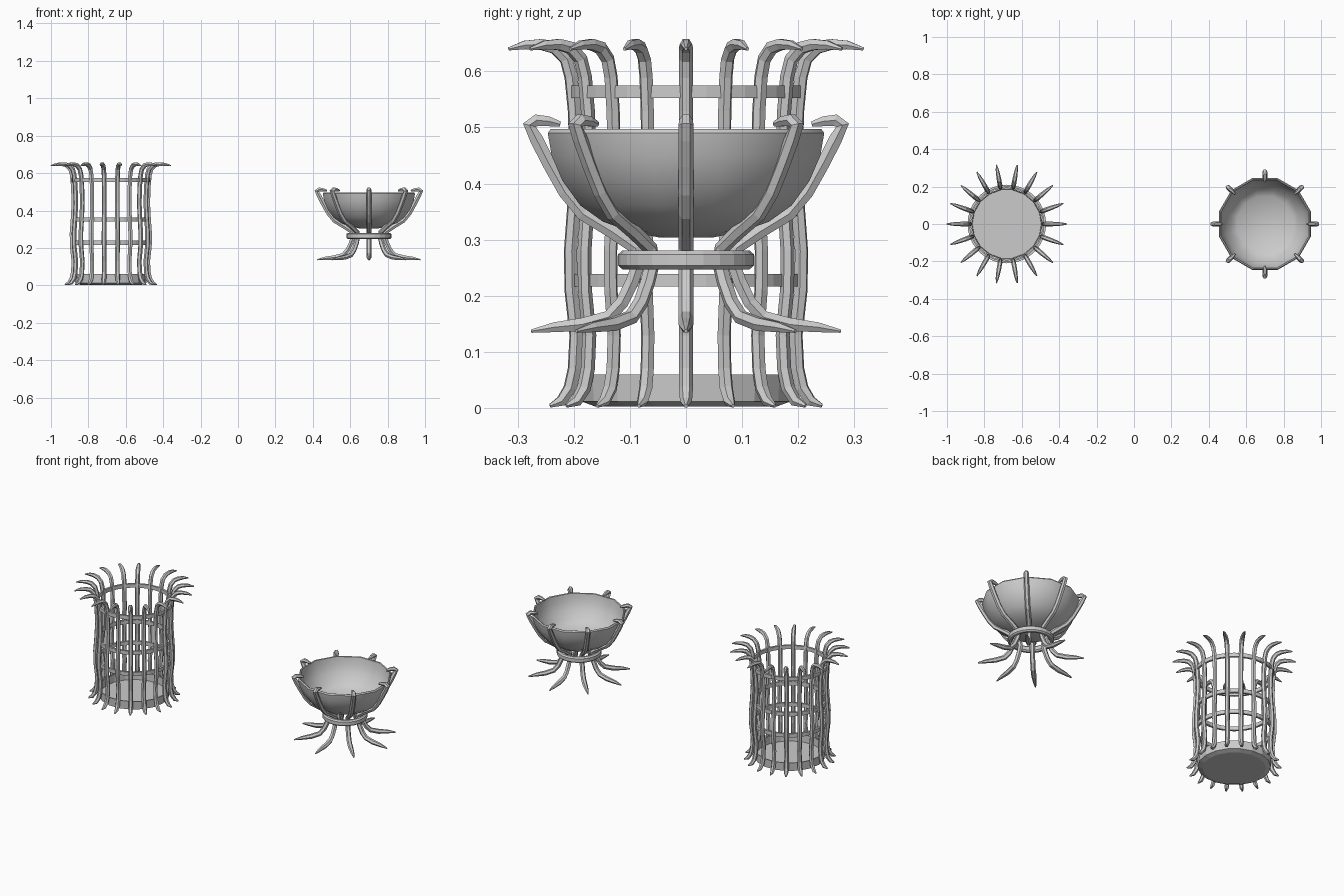
import bpy, bmesh
from math import sin, cos, pi, radians
from mathutils import Vector

if "Cube" in bpy.data.objects:
    bpy.data.objects.remove(bpy.data.objects["Cube"])


def finish(bm, name, cx, smooth=False):
    bmesh.ops.recalc_face_normals(bm, faces=bm.faces)
    me = bpy.data.meshes.new(name)
    bm.to_mesh(me)
    bm.free()
    ob = bpy.data.objects.new(name, me)
    ob.location.x = cx
    bpy.context.collection.objects.link(ob)
    if smooth:
        bpy.ops.object.select_all(action='DESELECT')
        ob.select_set(True)
        bpy.context.view_layer.objects.active = ob
        bpy.ops.object.shade_smooth_by_angle(angle=radians(40))
    return ob


def lathe(name, cx, profile, n, closed=False, offset=0.0, smooth=False):
    """Spin an (r, z) profile; open profiles get capped at both ends."""
    bm = bmesh.new()
    rings = [[bm.verts.new((r * cos(2*pi*i/n + offset), r * sin(2*pi*i/n + offset), z))
              for i in range(n)] for r, z in profile]
    pairs = list(zip(rings, rings[1:]))
    if closed:
        pairs.append((rings[-1], rings[0]))
    else:
        bm.faces.new(rings[0])
        bm.faces.new(rings[-1])
    for a, b in pairs:
        for i in range(n):
            j = (i + 1) % n
            bm.faces.new((a[i], a[j], b[j], b[i]))
    return finish(bm, name, cx, smooth)


def bars(name, cx, path, count, half, sides=6):
    """Sweep a hexagonal bar along (r, z, scale) points, repeated around the axis."""
    bm = bmesh.new()
    for k in range(count):
        a = 2 * pi * k / count
        out, side = Vector((cos(a), sin(a), 0)), Vector((-sin(a), cos(a), 0))
        pts = [out * r + Vector((0, 0, z)) for r, z, s in path]
        loops = []
        for i, p in enumerate(pts):
            d0 = (p - pts[max(i - 1, 0)]).normalized()
            d1 = (pts[min(i + 1, len(pts) - 1)] - p).normalized()
            nrm = (d0 + d1).normalized().cross(side)
            h = half * path[i][2]
            loops.append([bm.verts.new(p + nrm * h * cos(2*pi*(j + .5)/sides)
                                       + side * h * sin(2*pi*(j + .5)/sides))
                          for j in range(sides)])
        for u, v in zip(loops, loops[1:]):
            for j in range(sides):
                m = (j + 1) % sides
                bm.faces.new((u[j], u[m], v[m], v[j]))
        bm.faces.new(loops[0])
        bm.faces.new(loops[-1])
    return finish(bm, name, cx)


# tall basket: upright bars, hoops, ash pan
BX = -0.68
bars("basket_bars", BX, [
    (0.246, 0.004, .3), (0.226, 0.012, .85), (0.210, 0.035, 1), (0.202, 0.07, 1),
    (0.199, 0.13, 1), (0.208, 0.21, 1), (0.209, 0.28, 1), (0.203, 0.36, 1),
    (0.199, 0.44, 1), (0.202, 0.53, 1), (0.208, 0.59, 1), (0.217, 0.622, 1),
    (0.237, 0.642, 1), (0.262, 0.648, .9), (0.292, 0.647, .7), (0.321, 0.640, .25)],
    18, 0.0125)
for label, z, r in (("lower", 0.228, 0.204), ("middle", 0.353, 0.204), ("upper", 0.564, 0.210)):
    lathe(label + "_hoop", BX, [(r, z - .011), (r, z + .011), (r - .012, z + .011),
                                (r - .012, z - .011)], 36, closed=True)
lathe("ash_pan", BX, [(0.165, 0.003), (0.190, 0.012), (0.192, 0.06), (0.186, 0.06),
                      (0.184, 0.016)], 18)

# fire bowl: curved legs, collar, bowl
FX = 0.70
bars("bowl_legs", FX, [
    (0.276, 0.137, .25), (0.235, 0.144, .75), (0.185, 0.149, 1), (0.138, 0.162, 1),
    (0.114, 0.188, 1), (0.096, 0.225, 1), (0.084, 0.26, 1), (0.090, 0.285, 1),
    (0.130, 0.313, 1), (0.184, 0.346, 1), (0.216, 0.385, 1), (0.244, 0.435, 1),
    (0.267, 0.48, 1), (0.279, 0.504, 1), (0.266, 0.513, .9), (0.245, 0.511, .75),
    (0.224, 0.506, .4)], 8, 0.0135)
lathe("collar", FX, [(0.113, 0.247), (0.121, 0.254), (0.121, 0.274), (0.113, 0.281),
                     (0.102, 0.281), (0.095, 0.274), (0.095, 0.254), (0.102, 0.247)],
      24, closed=True)
lathe("bowl", FX, [
    (0.05, 0.304), (0.10, 0.314), (0.153, 0.332), (0.195, 0.361), (0.228, 0.405),
    (0.248, 0.45), (0.255, 0.49), (0.250, 0.497), (0.244, 0.495), (0.237, 0.452),
    (0.218, 0.412), (0.187, 0.370), (0.152, 0.343)], 12, offset=pi / 12, smooth=True)
